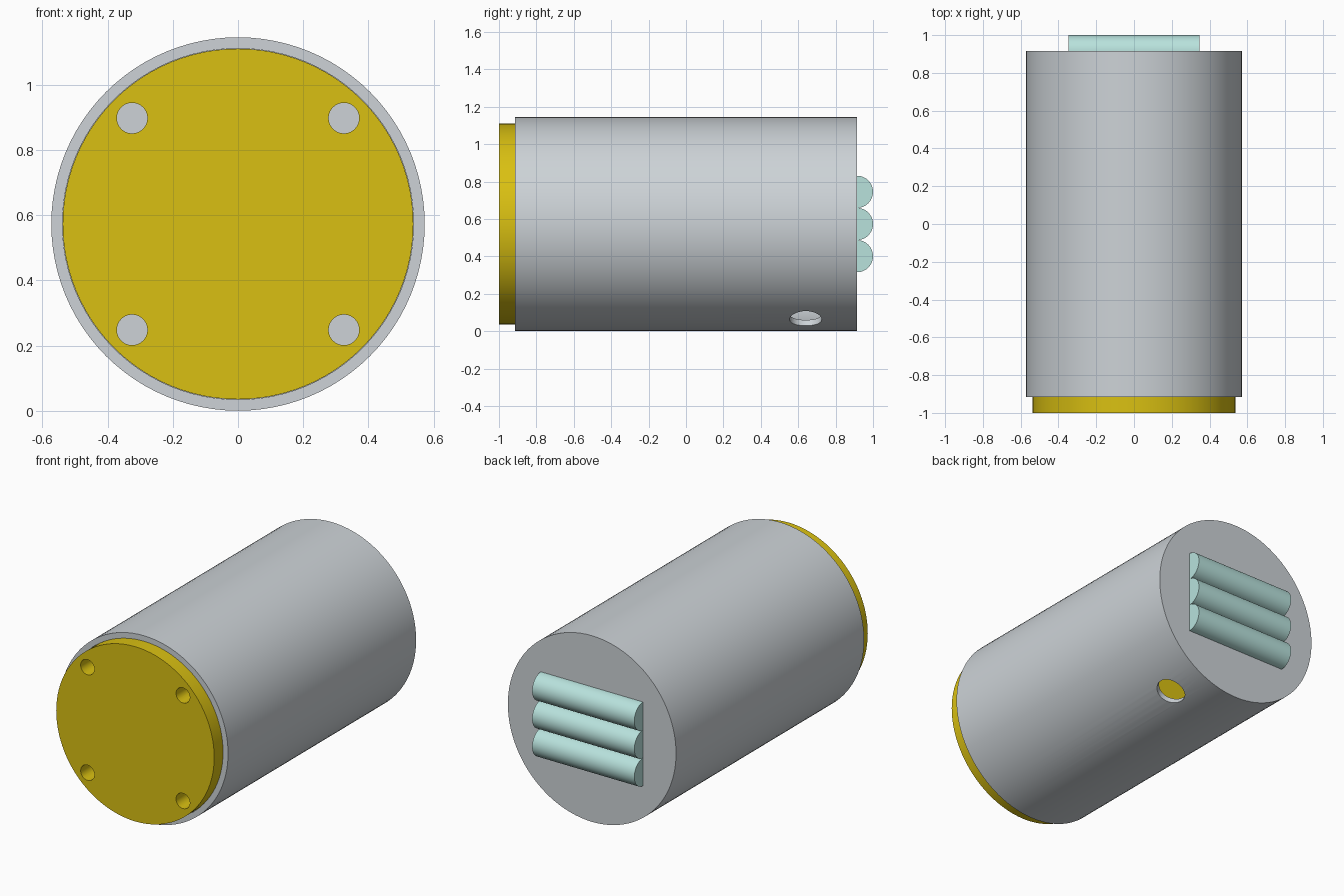
import bpy, bmesh
from math import pi, sin, cos, radians
from mathutils import Vector, Matrix

old = bpy.data.objects.get("Cube")
if old:
    bpy.data.objects.remove(old, do_unlink=True)

R, WALL, BACK = 0.573, 0.034, 0.915
SIDES = 96


def material(name, rgb):
    m = bpy.data.materials.new(name)
    m.use_nodes = True
    m.diffuse_color = (*rgb, 1)
    m.node_tree.nodes["Principled BSDF"].inputs["Base Color"].default_value = (*rgb, 1)
    return m


grey = material("light grey", (0.61, 0.65, 0.68))
yellow = material("yellow", (0.70, 0.53, 0.006))
teal = material("pale teal", (0.48, 0.76, 0.72))


def finish(name, bm, mat):
    bmesh.ops.recalc_face_normals(bm, faces=bm.faces)
    me = bpy.data.meshes.new(name)
    bm.to_mesh(me)
    bm.free()
    me.materials.append(mat)
    ob = bpy.data.objects.new(name, me)
    bpy.context.collection.objects.link(ob)
    return ob


def activate(ob):
    bpy.ops.object.select_all(action="DESELECT")
    ob.select_set(True)
    bpy.context.view_layer.objects.active = ob


def smooth(ob):
    activate(ob)
    bpy.ops.object.shade_smooth_by_angle(angle=radians(30))


def lathe(name, profile, mat):
    """Revolve (radius, y) points about the long axis."""
    bm = bmesh.new()
    vs = [bm.verts.new((r, y, R)) for r, y in profile]
    es = [bm.edges.new(p) for p in zip(vs, vs[1:])]
    bmesh.ops.spin(bm, geom=vs + es, cent=(0, 0, R), axis=(0, 1, 0),
                   angle=2 * pi, steps=SIDES, use_merge=True)
    bmesh.ops.remove_doubles(bm, verts=bm.verts, dist=1e-5)
    return finish(name, bm, mat)


def drill(ob, center, direction, radius, depth, mat):
    """Cut a round hole and remove the cutter."""
    bm = bmesh.new()
    turn = Vector(direction).to_track_quat("Z", "Y").to_matrix().to_4x4()
    bmesh.ops.create_cone(bm, cap_ends=True, segments=40, radius1=radius,
                          radius2=radius, depth=depth,
                          matrix=Matrix.Translation(center) @ turn)
    cutter = finish("hole_cutter", bm, mat)
    cutter.hide_render = True
    activate(ob)
    mod = ob.modifiers.new("hole", "BOOLEAN")
    mod.operation = "DIFFERENCE"
    mod.solver = "EXACT"
    mod.object = cutter
    bpy.ops.object.modifier_apply(modifier=mod.name)
    bpy.data.objects.remove(cutter, do_unlink=True)


# Hollow housing, open at the front and closed at the back
inner = R - WALL
housing = lathe("housing", [(0, BACK), (R, BACK), (R, -BACK), (inner, -BACK),
                            (inner, BACK - 0.01), (0, BACK - 0.01)], grey)
a = radians(63)
out = Vector((cos(a), 0, -sin(a)))
drill(housing, Vector((0, 0.64, R)) + out * R, out, 0.086, 0.3, grey)
smooth(housing)

# Long plug filling the front of the housing, with four bolt holes through it
plug = lathe("front_plug", [(0, 0.2), (inner - 0.001, 0.2),
                            (inner - 0.001, -1), (0, -1)], yellow)
for sx in (-1, 1):
    for sz in (-1, 1):
        drill(plug, (sx * 0.325, -0.4, R + sz * 0.325), (0, 1, 0), 0.047, 1.6, yellow)
smooth(plug)

# Three half-round bars across the back
BAR_R, BAR_X = 0.086, 0.348
for name, k in (("lower", -1), ("middle", 0), ("upper", 1)):
    bm = bmesh.new()
    arc = [bm.verts.new((-BAR_X, BACK - 0.001 + BAR_R * sin(t * pi / 24),
                         R + k * 2 * BAR_R + BAR_R * cos(t * pi / 24)))
           for t in range(25)]
    face = bm.faces.new(arc)
    ext = bmesh.ops.extrude_face_region(bm, geom=[face], use_keep_orig=True)
    bmesh.ops.translate(bm, vec=(2 * BAR_X, 0, 0),
                        verts=[v for v in ext["geom"] if isinstance(v, bmesh.types.BMVert)])
    smooth(finish(name + "_back_bar", bm, teal))
